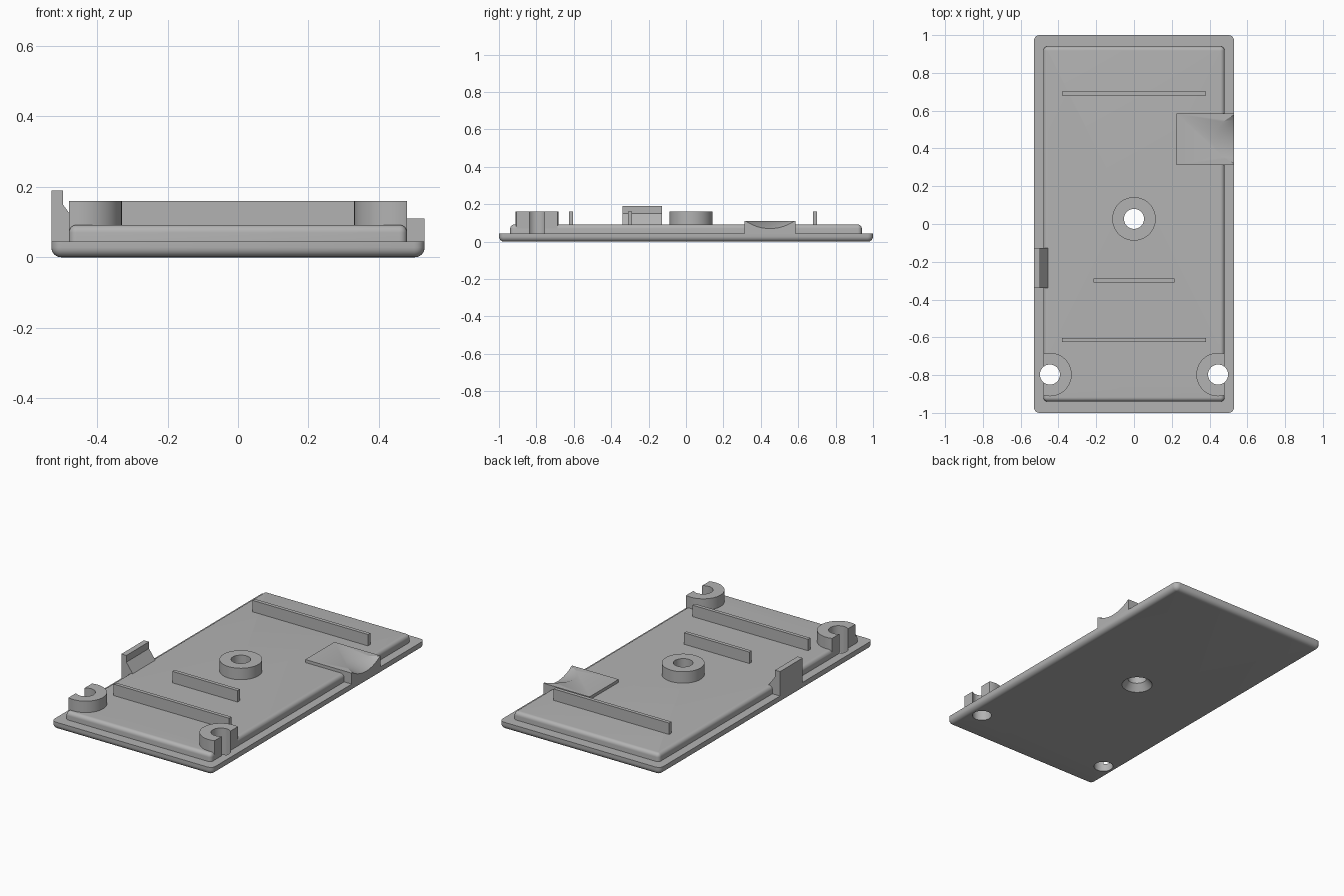
import bpy, bmesh
from math import sin, cos, pi, radians, atan2
from mathutils import Matrix

if "Cube" in bpy.data.objects:
    bpy.data.objects.remove(bpy.data.objects["Cube"])

grey = bpy.data.materials.new("light_grey_plastic")
grey.use_nodes = True
grey.diffuse_color = (0.45, 0.45, 0.45, 1)
grey.node_tree.nodes["Principled BSDF"].inputs["Base Color"].default_value = (0.45, 0.45, 0.45, 1)


def finish(name, bm):
    bmesh.ops.recalc_face_normals(bm, faces=bm.faces)
    mesh = bpy.data.meshes.new(name)
    bm.to_mesh(mesh)
    bm.free()
    mesh.materials.append(grey)
    ob = bpy.data.objects.new(name, mesh)
    bpy.context.scene.collection.objects.link(ob)
    return ob


def loft(name, rings):
    """Closed solid through rings that share one point count."""
    bm = bmesh.new()
    loops = [[bm.verts.new(p) for p in ring] for ring in rings]
    n = len(loops[0])
    for a, b in zip(loops, loops[1:]):
        for i in range(n):
            j = (i + 1) % n
            bm.faces.new((a[i], a[j], b[j], b[i]))
    bm.faces.new(loops[0][::-1])
    bm.faces.new(loops[-1])
    return finish(name, bm)


def box(name, x0, x1, y0, y1, z0, z1):
    return loft(name, [[(x0, y0, z), (x1, y0, z), (x1, y1, z), (x0, y1, z)] for z in (z0, z1)])


def turned(name, x, y, profile, sides=64):
    """Round solid from (radius, height) pairs."""
    return loft(name, [[(x + r * cos(2 * pi * i / sides), y + r * sin(2 * pi * i / sides), z)
                        for i in range(sides)] for r, z in profile])


def rounded_rect(hx, hy, r, z, steps=5):
    ring = []
    for k, (sx, sy) in enumerate([(1, 1), (-1, 1), (-1, -1), (1, -1)]):
        for i in range(steps + 1):
            a = pi / 2 * (k + i / steps)
            ring.append((sx * (hx - r) + r * cos(a), sy * (hy - r) + r * sin(a), z))
    return ring


def slab(name, hx, hy, corner, z_sharp, z_round, fillet, steps=6):
    """Plate with one sharp rim and one filleted rim."""
    up = 1 if z_round > z_sharp else -1
    rings = [rounded_rect(hx, hy, corner, z_sharp)]
    for i in range(steps + 1):
        a = pi / 2 * i / steps
        inset = fillet * (1 - cos(a))
        z = z_round - up * fillet * (1 - sin(a))
        rings.append(rounded_rect(hx - inset, hy - inset, max(corner - inset, 0.002), z))
    return loft(name, rings)


def cut(ob, tool, operation='DIFFERENCE'):
    mod = ob.modifiers.new("cut", 'BOOLEAN')
    mod.operation, mod.solver, mod.object = operation, 'EXACT', tool
    bpy.context.view_layer.objects.active = ob
    bpy.ops.object.modifier_apply(modifier=mod.name)


parts, tools = [], []
RIM, DECK, TOP = 0.045, 0.092, 0.16
BOSS_R, HOLE_R = 0.115, 0.053
MID_Y, SCREW_X, SCREW_Y = 0.027, 0.445, -0.797

# Cover plate and raised deck
base = slab("base_plate", 0.53, 1.0, 0.03, RIM, 0.0, 0.028)
deck = slab("raised_deck", 0.48, 0.94, 0.022, 0.02, DECK, 0.022)
parts += [base, deck]

# Centre boss with a countersunk screw hole
centre = turned("centre_boss", 0, MID_Y, [(BOSS_R, 0.06), (BOSS_R, TOP)])
parts.append(centre)
drill = turned("centre_drill", 0, MID_Y,
               [(0.093, -0.01), (0.085, 0), (HOLE_R, 0.04), (HOLE_R, 0.3)])
tools.append(drill)
for ob in (base, deck, centre):
    cut(ob, drill)

# Corner bosses, trimmed flush with the deck so the holes open outwards
trim = box("boss_trim", -0.48, 0.48, -0.96, 0, 0.01, 0.3)
tools.append(trim)
for side, word in ((-1, "right"), (1, "left")):
    x = side * SCREW_X
    boss = turned(word + "_corner_boss", x, SCREW_Y, [(BOSS_R, 0.03), (BOSS_R, TOP)])
    cut(boss, trim, 'INTERSECT')
    hole = turned(word + "_drill", x, SCREW_Y, [(HOLE_R, -0.1), (HOLE_R, 0.3)])
    tools.append(hole)
    for ob in (base, deck, boss):
        cut(ob, hole)
    parts.append(boss)

# Cross ribs
for name, half, y in (("back_rib", 0.38, 0.69), ("middle_rib", 0.215, -0.30), ("front_rib", 0.38, -0.615)):
    parts.append(box(name, -half, half, y - 0.011, y + 0.011, 0.08, TOP))

# Snap clip with a sloping brace
clip = [(-0.53, 0.04), (-0.455, 0.04), (-0.455, 0.092), (-0.497, 0.15), (-0.497, 0.19), (-0.53, 0.19)]
parts.append(loft("snap_clip", [[(x, y, z) for x, z in clip] for y in (-0.34, -0.127)]))

# Cable pad with a tilted cylindrical scoop
pad = box("cable_pad", 0.225, 0.53, 0.312, 0.585, 0.04, 0.11)
scoop = turned("scoop_cutter", 0, 0, [(0.24, -0.6), (0.24, 0.6)], 128)
tilt = atan2(0.04, 0.11)
scoop.data.transform(Matrix.Translation((0.42, 0.449, 0.11 + 0.24 / cos(tilt)))
                     @ Matrix.Rotation(pi / 2 + tilt, 4, 'Y'))
tools.append(scoop)
cut(pad, scoop)
parts.append(pad)

for tool in tools:
    bpy.data.objects.remove(tool)

# Smooth rounded surfaces, keep edges sharp
bpy.ops.object.select_all(action='DESELECT')
for ob in parts:
    ob.select_set(True)
bpy.context.view_layer.objects.active = base
bpy.ops.object.shade_smooth_by_angle(angle=radians(30))
